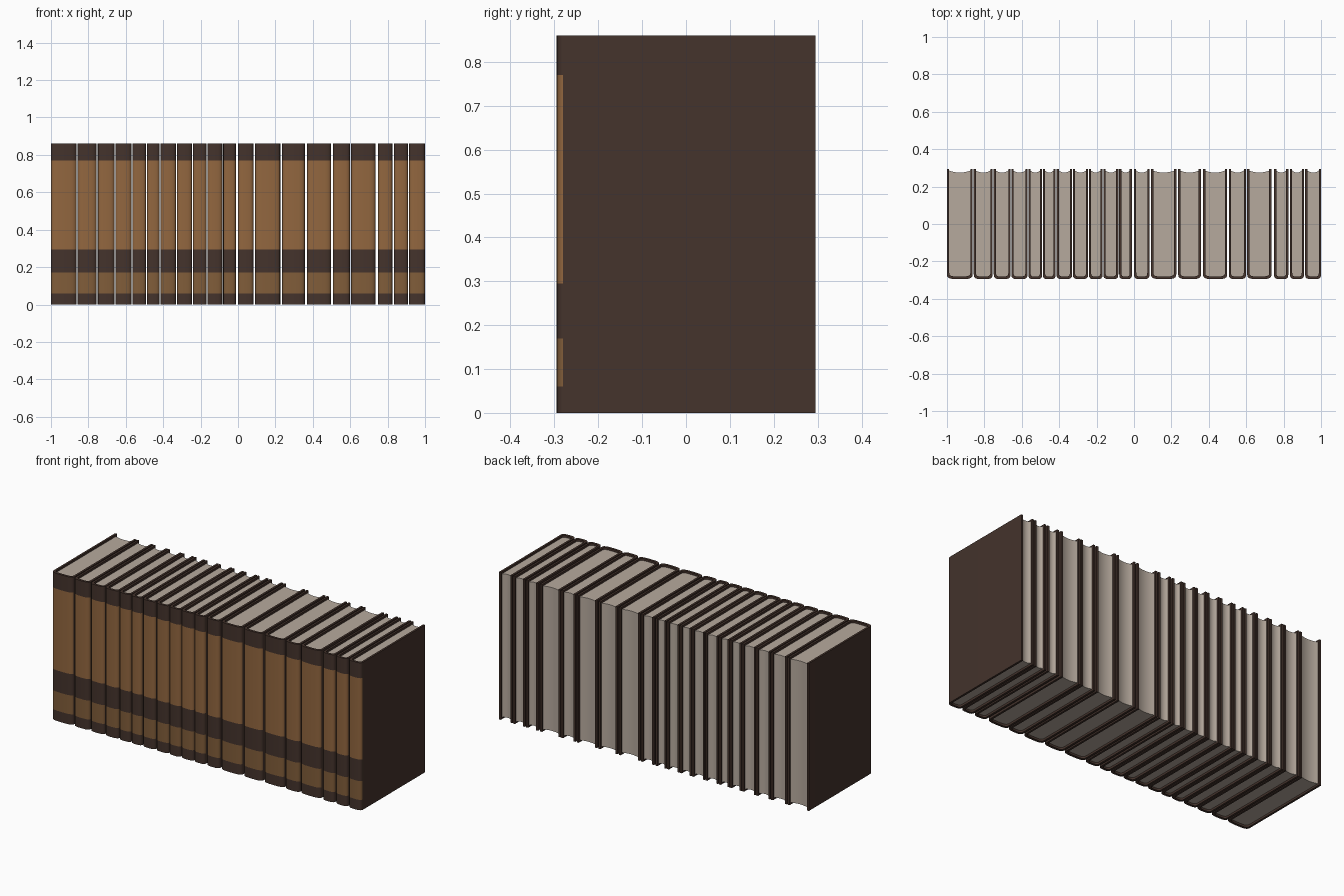
import bpy, bmesh, math

cube = bpy.data.objects.get("Cube")
if cube:
    bpy.data.objects.remove(cube, do_unlink=True)


def material(name, color):
    m = bpy.data.materials.new(name)
    m.use_nodes = True
    m.diffuse_color = (*color, 1)
    m.node_tree.nodes["Principled BSDF"].inputs["Base Color"].default_value = (*color, 1)
    return m


LEATHER = material("dark leather", (0.058, 0.033, 0.025))
TAN = material("tan spine", (0.29, 0.135, 0.05))
LOWER_TAN = material("lower tan spine", (0.22, 0.11, 0.042))
PAPER = material("paper", (0.47, 0.40, 0.34))

HEIGHT, BACK, SHOULDER, BULGE = 0.86, 0.295, -0.268, 0.027
BOARD = 0.012  # cover thickness
BANDS = [0, 0.06, 0.17, 0.295, 0.77, HEIGHT]
# Left and right edge of each book along the shelf
EDGES = [(-1, -.863), (-.857, -.756), (-.75, -.66), (-.656, -.569), (-.565, -.491),
         (-.487, -.419), (-.414, -.331), (-.327, -.245), (-.241, -.168), (-.164, -.084),
         (-.079, -.011), (0, .083), (.091, .226), (.236, .358), (.369, .498),
         (.507, .599), (.605, .735), (.749, .825), (.834, .909), (.915, 1)]


def spine_curve(half, shoulder, bulge, steps=12):
    """Rounded spine section running from the left side to the right side."""
    pts = []
    for i in range(steps + 1):
        a = math.pi * i / steps
        c, s = math.cos(a), max(math.sin(a), 0)
        pts.append((-math.copysign(abs(c) ** 0.6, c) * half, shoulder - bulge * s ** 0.6))
    return pts


def extrude_profile(name, profile, levels, mats, x, paint=None):
    """Loft one outline through the given heights and cap both ends."""
    bm = bmesh.new()
    rings = [[bm.verts.new((px, py, z)) for px, py in profile] for z in levels]
    n = len(profile)
    for low, high in zip(rings, rings[1:]):
        for i in range(n):
            j = (i + 1) % n
            bm.faces.new((low[i], low[j], high[j], high[i]))
    bm.faces.new(rings[0])
    bm.faces.new(rings[-1])
    bmesh.ops.recalc_face_normals(bm, faces=bm.faces)
    if paint:
        for f in bm.faces:
            f.material_index = paint(f)
    mesh = bpy.data.meshes.new(name)
    bm.to_mesh(mesh)
    bm.free()
    for m in mats:
        mesh.materials.append(m)
    obj = bpy.data.objects.new(name, mesh)
    obj.location.x = x
    bpy.context.collection.objects.link(obj)
    bpy.ops.object.select_all(action='DESELECT')
    obj.select_set(True)
    bpy.context.view_layer.objects.active = obj
    bpy.ops.object.shade_smooth_by_angle(angle=math.radians(35))


def spine_paint(face):
    """Tan panels on the outside of the spine, leather elsewhere."""
    c = face.calc_center_median()
    if face.normal.y > -0.3 or c.y > SHOULDER - BULGE * 0.4:
        return 0
    if BANDS[3] < c.z < BANDS[4]:
        return 1
    return 2 if BANDS[1] < c.z < BANDS[2] else 0


for number, (left, right) in enumerate(EDGES, 1):
    half, mid = (right - left) / 2, (left + right) / 2
    inner = half - BOARD

    # Cover: two boards joined by a rounded spine
    outside = spine_curve(half, SHOULDER, BULGE)
    inside = spine_curve(inner, SHOULDER + 0.008, BULGE - 0.006)
    cover = ([(-half, BACK)] + outside + [(half, BACK), (inner, BACK)]
             + inside[::-1] + [(-inner, BACK)])
    extrude_profile(f"cover_{number}", cover, BANDS, [LEATHER, TAN, LOWER_TAN], mid, spine_paint)

    # Page block: follows the spine in front, hollow fore edge at the back
    fore_edge = [(inner * t / 4, 0.275 + 0.01 * (t / 4) ** 2) for t in range(4, -5, -1)]
    extrude_profile(f"pages_{number}", inside + fore_edge, [0.012, HEIGHT - 0.012], [PAPER], mid)
